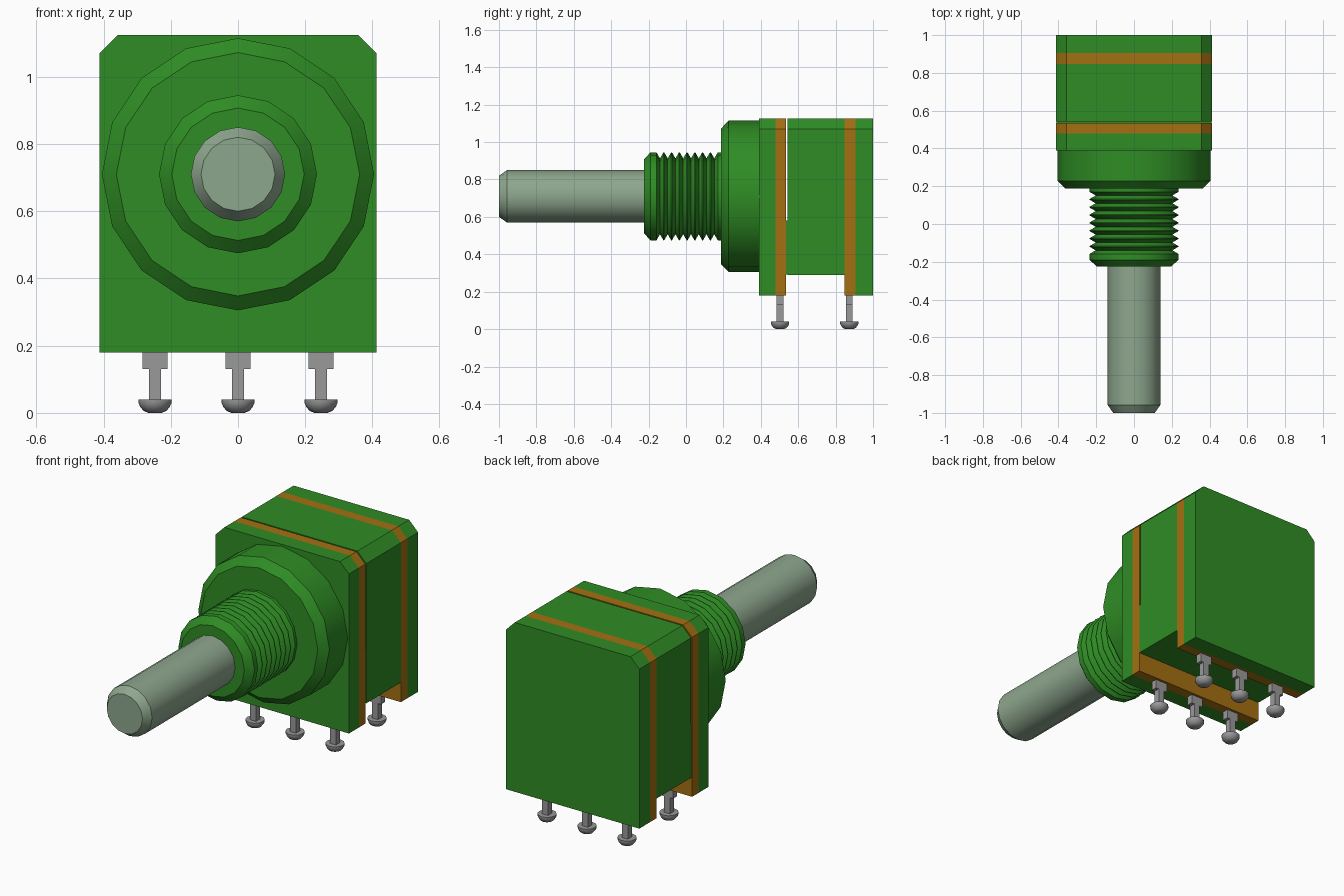
import bpy, bmesh, math

cube = bpy.data.objects.get("Cube")
if cube:
    bpy.data.objects.remove(cube, do_unlink=True)


def material(name, rgb):
    m = bpy.data.materials.new(name)
    m.use_nodes = True
    m.diffuse_color = (*rgb, 1)
    bsdf = next(n for n in m.node_tree.nodes if n.type == 'BSDF_PRINCIPLED')
    bsdf.inputs["Base Color"].default_value = (*rgb, 1)
    return m


GREEN = material("housing green", (0.028, 0.265, 0.018))
AMBER = material("wafer amber", (0.37, 0.16, 0.006))
SHAFT = material("shaft pale green", (0.27, 0.385, 0.27))
METAL = material("pin grey", (0.32, 0.32, 0.32))


def finish(name, bm, mat, smooth=False):
    bmesh.ops.recalc_face_normals(bm, faces=bm.faces)
    me = bpy.data.meshes.new(name)
    bm.to_mesh(me)
    bm.free()
    me.materials.append(mat)
    ob = bpy.data.objects.new(name, me)
    bpy.context.collection.objects.link(ob)
    if smooth:
        bpy.ops.object.select_all(action='DESELECT')
        ob.select_set(True)
        bpy.context.view_layer.objects.active = ob
        bpy.ops.object.shade_smooth_by_angle(angle=math.radians(30))
    return ob


def extrude(name, outline, y0, y1, mat):
    """Extrude an (x, z) outline from y0 to y1."""
    bm = bmesh.new()
    a = [bm.verts.new((x, y0, z)) for x, z in outline]
    b = [bm.verts.new((x, y1, z)) for x, z in outline]
    bm.faces.new(a)
    bm.faces.new(b)
    for i in range(len(a)):
        j = (i + 1) % len(a)
        bm.faces.new((a[i], a[j], b[j], b[i]))
    return finish(name, bm, mat)


def lathe(name, profile, place, mat, sides=16):
    """Revolve (radius, distance) pairs; place maps (u, v, distance) to a point."""
    bm = bmesh.new()
    rings = []
    for r, d in profile:
        angles = [2 * math.pi * i / sides for i in range(sides)]
        rings.append([bm.verts.new(place(r * math.cos(t), r * math.sin(t), d)) for t in angles])
    for a, b in zip(rings, rings[1:]):
        for i in range(sides):
            j = (i + 1) % sides
            bm.faces.new((a[i], a[j], b[j], b[i]))
    bm.faces.new(rings[0])
    bm.faces.new(rings[-1])
    return finish(name, bm, mat, smooth=True)


# Stacked housing: plates share one outline with clipped top corners
def plate_outline(bottom, w=0.412, top=1.125, c=0.055):
    return [(-w, bottom), (w, bottom), (w, top - c), (w - c, top),
            (-w + c, top), (-w, top - c)]


for name, y0, y1, bottom, mat in (
        ("front_plate", 0.39, 0.478, 0.18, GREEN),
        ("front_wafer", 0.478, 0.535, 0.18, AMBER),
        ("middle_housing", 0.543, 0.848, 0.29, GREEN),
        ("rear_wafer", 0.848, 0.905, 0.18, AMBER),
        ("rear_plate", 0.905, 1.0, 0.18, GREEN)):
    extrude(name, plate_outline(bottom), y0, y1, mat)

# Spacer closing the lower part of the seam
extrude("seam_spacer", [(-0.41, 0.291), (0.41, 0.291), (0.41, 0.58), (-0.41, 0.58)],
        0.534, 0.545, GREEN)

# Parts turned about the shaft axis
AXIS_Z = 0.71


def along_y(u, v, d):
    return (u, d, AXIS_Z + v)


lathe("collar", [(0.362, 0.187), (0.405, 0.228), (0.405, 0.392)], along_y, GREEN)

thread = [(0.197, -0.225), (0.235, -0.19), (0.235, -0.158)]
pitch = 0.0415
for i in range(8):
    y = -0.158 + i * pitch
    thread += [(0.203, y + pitch * 0.45), (0.235, y + pitch * 0.9), (0.235, y + pitch)]
thread.append((0.235, 0.19))
lathe("threaded_bushing", thread, along_y, GREEN)

lathe("shaft", [(0.11, -1.0), (0.14, -0.957), (0.14, -0.2)], along_y, SHAFT)

# Two rows of three terminal pins with rounded solder ends
pin = [(-0.018, 0.03), (0.018, 0.03), (0.018, 0.13), (0.037, 0.13),
       (0.037, 0.185), (-0.037, 0.185), (-0.037, 0.13), (-0.018, 0.13)]
dome = [(0.02, 0.0), (0.034, 0.006), (0.044, 0.018), (0.049, 0.03), (0.049, 0.04)]
for row, y in (("front", 0.503), ("rear", 0.873)):
    for side, x in (("right", -0.247), ("middle", 0.0), ("left", 0.247)):
        extrude(f"{row}_{side}_pin", [(x + px, z) for px, z in pin],
                y - 0.018, y + 0.018, METAL)
        lathe(f"{row}_{side}_pin_end", dome,
              lambda u, v, d: (x + u, y + v, d), METAL, sides=12)
